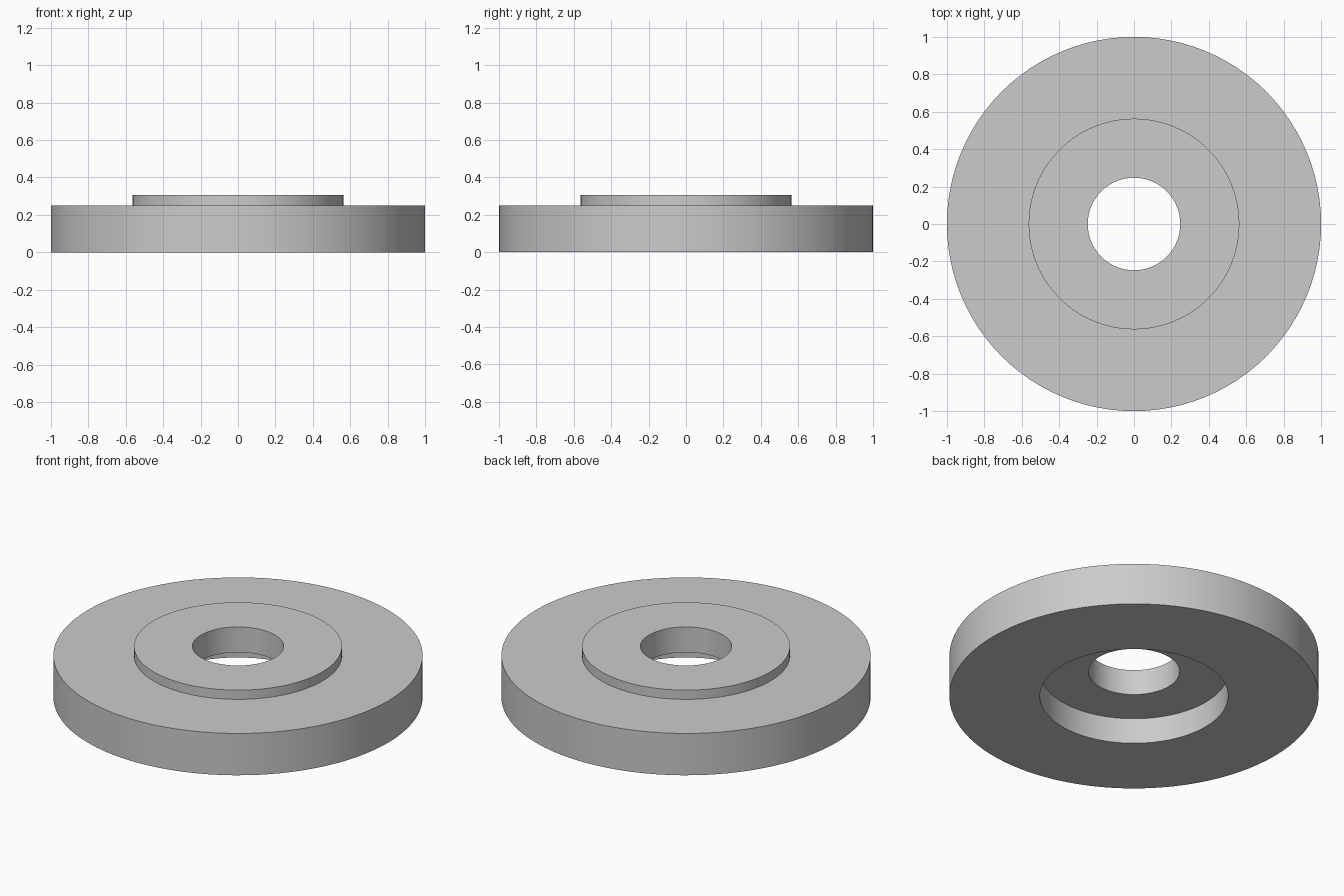
import bpy
import bmesh
import math

cube = bpy.data.objects.get("Cube")
if cube:
    bpy.data.objects.remove(cube, do_unlink=True)

SEGMENTS = 96
RIM_RADIUS, BOSS_RADIUS = 1.0, 0.563
BORE_RADIUS, RECESS_RADIUS = 0.247, 0.51
RIM_TOP, BOSS_TOP, RECESS_TOP = 0.25, 0.305, 0.153

# Plain grey finish
grey = bpy.data.materials.new("plain grey")
colour = (0.6, 0.6, 0.6, 1.0)
grey.diffuse_color = colour
grey.use_nodes = True
grey.node_tree.nodes["Principled BSDF"].inputs["Base Color"].default_value = colour


def turned_ring(name, profile):
    """Revolve a closed (radius, height) profile around z."""
    bm = bmesh.new()
    rings = []
    for i in range(SEGMENTS):
        a = math.tau * i / SEGMENTS
        rings.append([bm.verts.new((r * math.cos(a), r * math.sin(a), z))
                      for r, z in profile])
    for i, ring in enumerate(rings):
        after = rings[(i + 1) % SEGMENTS]
        for j in range(len(profile)):
            k = (j + 1) % len(profile)
            bm.faces.new((ring[j], after[j], after[k], ring[k]))
    bmesh.ops.recalc_face_normals(bm, faces=bm.faces)
    mesh = bpy.data.meshes.new(name)
    bm.to_mesh(mesh)
    bm.free()
    mesh.materials.append(grey)
    obj = bpy.data.objects.new(name, mesh)
    bpy.context.collection.objects.link(obj)
    bpy.ops.object.select_all(action="DESELECT")
    obj.select_set(True)
    bpy.context.view_layer.objects.active = obj
    bpy.ops.object.shade_smooth_by_angle(angle=math.radians(30))
    return obj


# Disc with a raised boss, a through bore and a recess underneath
turned_ring("flanged_disc", [
    (RECESS_RADIUS, 0), (RIM_RADIUS, 0),
    (RIM_RADIUS, RIM_TOP), (BOSS_RADIUS, RIM_TOP),
    (BOSS_RADIUS, BOSS_TOP), (BORE_RADIUS, BOSS_TOP),
    (BORE_RADIUS, RECESS_TOP), (RECESS_RADIUS, RECESS_TOP),
])
